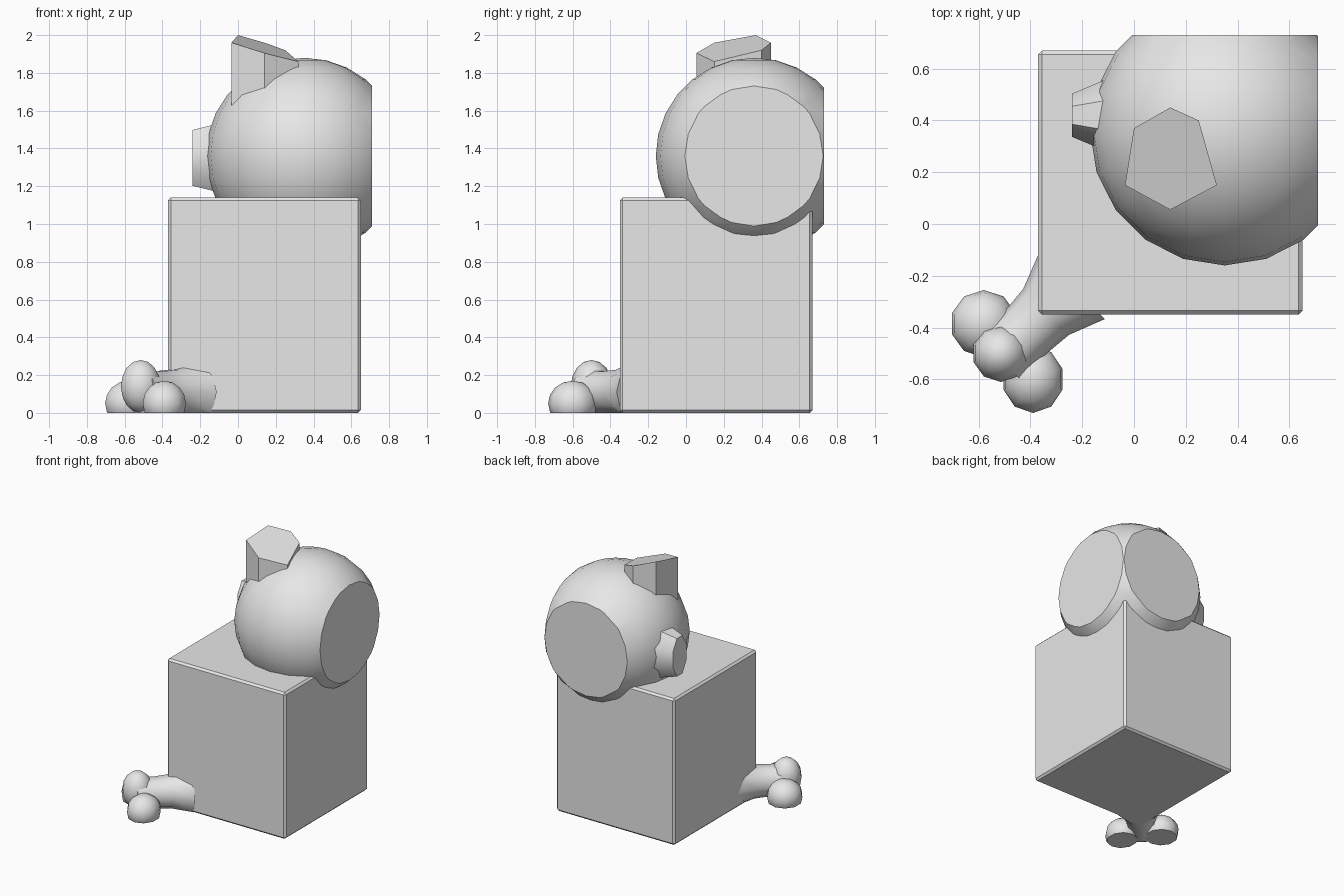
import bpy, bmesh, math
from mathutils import Vector, Matrix

if "Cube" in bpy.data.objects:
    bpy.data.objects.remove(bpy.data.objects["Cube"])

grey = bpy.data.materials.new("plain_grey")
grey.diffuse_color = (0.8, 0.8, 0.8, 1)
grey.use_nodes = True
grey.node_tree.nodes["Principled BSDF"].inputs["Base Color"].default_value = grey.diffuse_color


def finish(name, bm, angle=40, clips=()):
    # cut flat along each plane (point, outward normal), then smooth
    for co, no in clips:
        geom = bm.verts[:] + bm.edges[:] + bm.faces[:]
        cut = bmesh.ops.bisect_plane(bm, geom=geom, dist=1e-5, plane_co=co,
                                     plane_no=no, clear_outer=True)
        edges = [e for e in cut["geom_cut"] if isinstance(e, bmesh.types.BMEdge)]
        bmesh.ops.holes_fill(bm, edges=[e for e in edges if e.is_boundary])
    bmesh.ops.recalc_face_normals(bm, faces=bm.faces[:])
    me = bpy.data.meshes.new(name)
    bm.to_mesh(me)
    bm.free()
    me.materials.append(grey)
    ob = bpy.data.objects.new(name, me)
    bpy.context.collection.objects.link(ob)
    bpy.ops.object.select_all(action='DESELECT')
    ob.select_set(True)
    bpy.context.view_layer.objects.active = ob
    bpy.ops.object.shade_smooth_by_angle(angle=math.radians(angle))
    return ob


def ball(name, centre, radii, u=12, v=8, clips=()):
    bm = bmesh.new()
    m = Matrix.Translation(centre) @ Matrix.Diagonal((*radii, 1))
    bmesh.ops.create_uvsphere(bm, u_segments=u, v_segments=v, radius=1, matrix=m)
    return finish(name, bm, clips=clips)


def loft(name, rings, angle=40, clips=()):
    # join equal-length rings of points and cap both ends
    bm = bmesh.new()
    vs = [[bm.verts.new(p) for p in r] for r in rings]
    n = len(rings[0])
    for a, b in zip(vs, vs[1:]):
        for i in range(n):
            j = (i + 1) % n
            bm.faces.new((a[i], a[j], b[j], b[i]))
    bm.faces.new(vs[0])
    bm.faces.new(vs[-1])
    return finish(name, bm, angle, clips)


FLOOR = (((0, 0, 0), (0, 0, -1)),)

# block body with softened edges
bm = bmesh.new()
bmesh.ops.create_cube(bm, size=1, matrix=Matrix.Translation((0.14, 0.16, 0.57))
                      @ Matrix.Diagonal((1.02, 1.02, 1.14, 1)))
bmesh.ops.bevel(bm, geom=bm.edges[:], offset=0.015, segments=1, affect='EDGES')
finish("block_body", bm, 30)

# round head, cut flat on the right and the back
ball("round_head", (0.35, 0.36, 1.36), (0.52, 0.52, 0.52), 20, 14,
     (((0.71, 0, 0), (1, 0, 0)), ((0, 0.73, 0), (0, 1, 0))))

# slanted six-sided crown stub
rim = [(0, 0.37, 2.0), (-0.035, 0.15, 1.96), (0.14, 0.055, 1.905),
       (0.32, 0.15, 1.86), (0.25, 0.4, 1.92), (0.14, 0.45, 1.96)]
loft("crown_stub", [[(x, y, 1.6) for x, y, z in rim], rim], 30)

# side stub, flaring into the head
def oval(x, ry, rz, zc):
    return [(x, 0.42 + ry * math.cos(a), zc + rz * math.sin(a))
            for a in (math.tau * (i + 0.5) / 8 for i in range(8))]

loft("side_stub", [oval(0.02, 0.22, 0.25, 1.35), oval(-0.13, 0.14, 0.19, 1.35),
                   oval(-0.24, 0.09, 0.16, 1.35)])

# leg leaving the front left corner
def leg_ring(c, r):
    side = Vector((1, -1, 0)).normalized()
    return [Vector((c, c, 0.11)) + side * r * math.cos(a) + Vector((0, 0, r * math.sin(a)))
            for a in (math.tau * i / 10 for i in range(10))]

loft("leg", [leg_ring(-0.24, 0.18), leg_ring(-0.34, 0.125), leg_ring(-0.42, 0.115),
             leg_ring(-0.52, 0.12)], clips=FLOOR)

# three toes
for name, c, r in (("left_toe", (-0.58, -0.385, 0.05), (0.13, 0.13, 0.12)),
                   ("right_toe", (-0.39, -0.6, 0.05), (0.12, 0.13, 0.12)),
                   ("middle_toe", (-0.515, -0.5, 0.14), (0.11, 0.11, 0.14))):
    ball(name, c, r, 10, 8, FLOOR)
